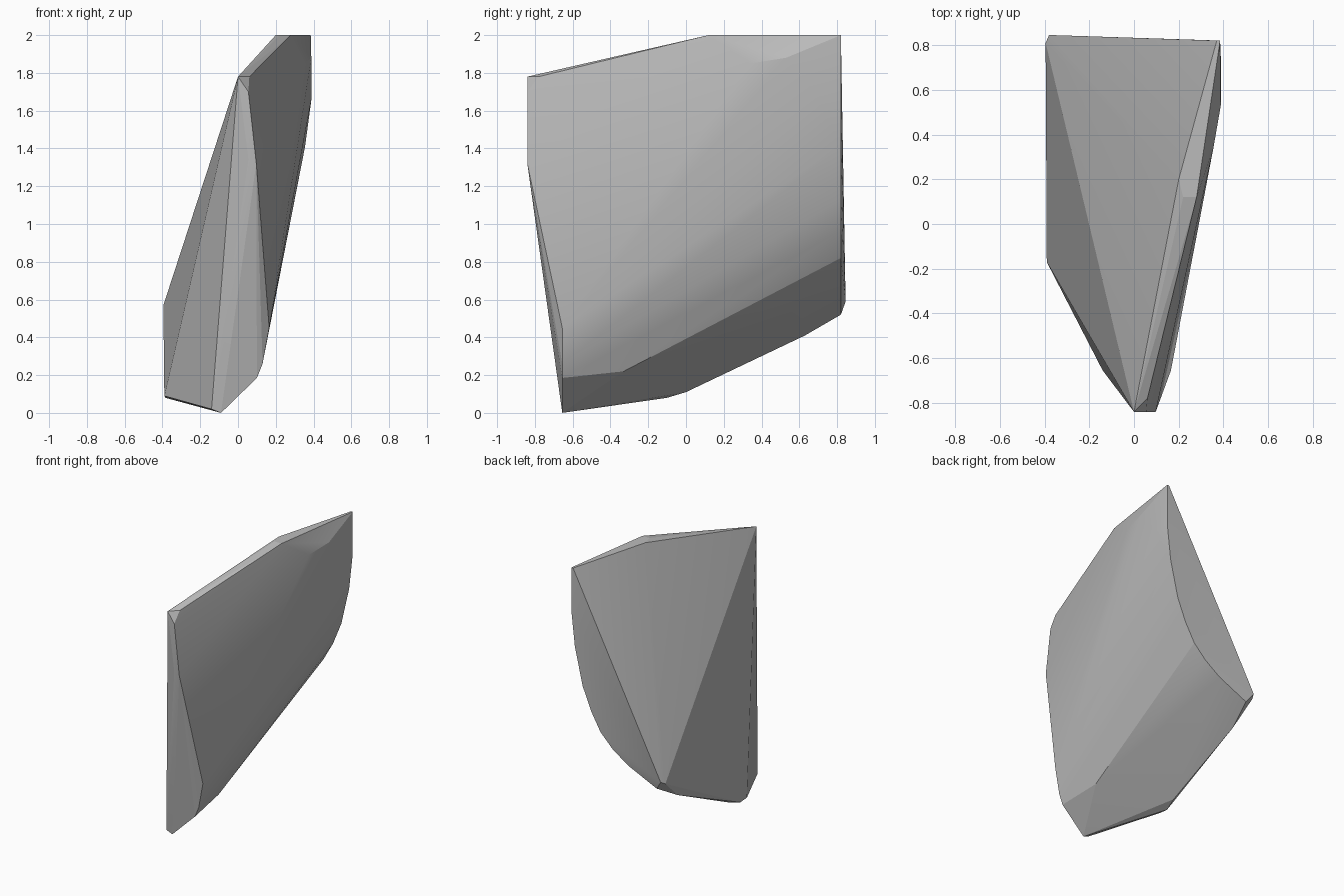
import bpy, bmesh

cube = bpy.data.objects.get("Cube")
if cube:
    bpy.data.objects.remove(cube, do_unlink=True)

# Plain stone colour
stone = bpy.data.materials.new("stone grey")
stone.use_nodes = True
grey = (0.5, 0.5, 0.5, 1)
stone.diffuse_color = grey
stone.node_tree.nodes["Principled BSDF"].inputs["Base Color"].default_value = grey

# Rounded outlines of the two ends, as (x, z)
FRONT_Y, BACK_Y = -0.655, 0.82
front_outline = [(-.14, .02), (-.09, 0), (.1, .185), (.13, .26), (.165, .45)]
back_outline = [(-.33, .52), (-.09, .63), (.04, .72), (.14, .82), (.22, .96),
                (.29, 1.13), (.355, 1.41), (.385, 1.68), (.385, 2), (.37, 2)]

# Remaining corners of the chipped slab
prow = [(0, -.84, 1.78), (.06, -.78, 1.78), (.055, -.84, 1.7),
        (.055, -.84, 1.34), (.097, -.84, 1.32)]
crest = [(.2, .2, 2), (.22, .12, 2), (.28, .12, 2),
         (.355, .34, 1.85), (.388, .53, 1.88), (.39, .7, 1.67)]
side_edge = [(-.39, -.17, .09), (-.385, -.1, .08), (-.36, 0, .11),
             (-.37, .63, .41), (-.395, .81, .57), (-.38, .845, .59)]
belly = [(.07, -.33, .22)]

points = [(x, FRONT_Y, z) for x, z in front_outline]
points += [(x, BACK_Y, z) for x, z in back_outline]
points += prow + crest + side_edge + belly

# Wrap the corners in one faceted shell
bm = bmesh.new()
for p in points:
    bm.verts.new(p)
bmesh.ops.convex_hull(bm, input=bm.verts[:])
bmesh.ops.delete(bm, geom=[v for v in bm.verts if not v.link_faces], context='VERTS')
bmesh.ops.recalc_face_normals(bm, faces=bm.faces[:])
mesh = bpy.data.meshes.new("rock_shard")
bm.to_mesh(mesh)
bm.free()

rock = bpy.data.objects.new("rock_shard", mesh)
bpy.context.collection.objects.link(rock)
mesh.materials.append(stone)

# Blend the shallow facets, keep the ridges crisp
bpy.context.view_layer.objects.active = rock
rock.select_set(True)
bpy.ops.object.shade_smooth_by_angle(angle=0.2)
